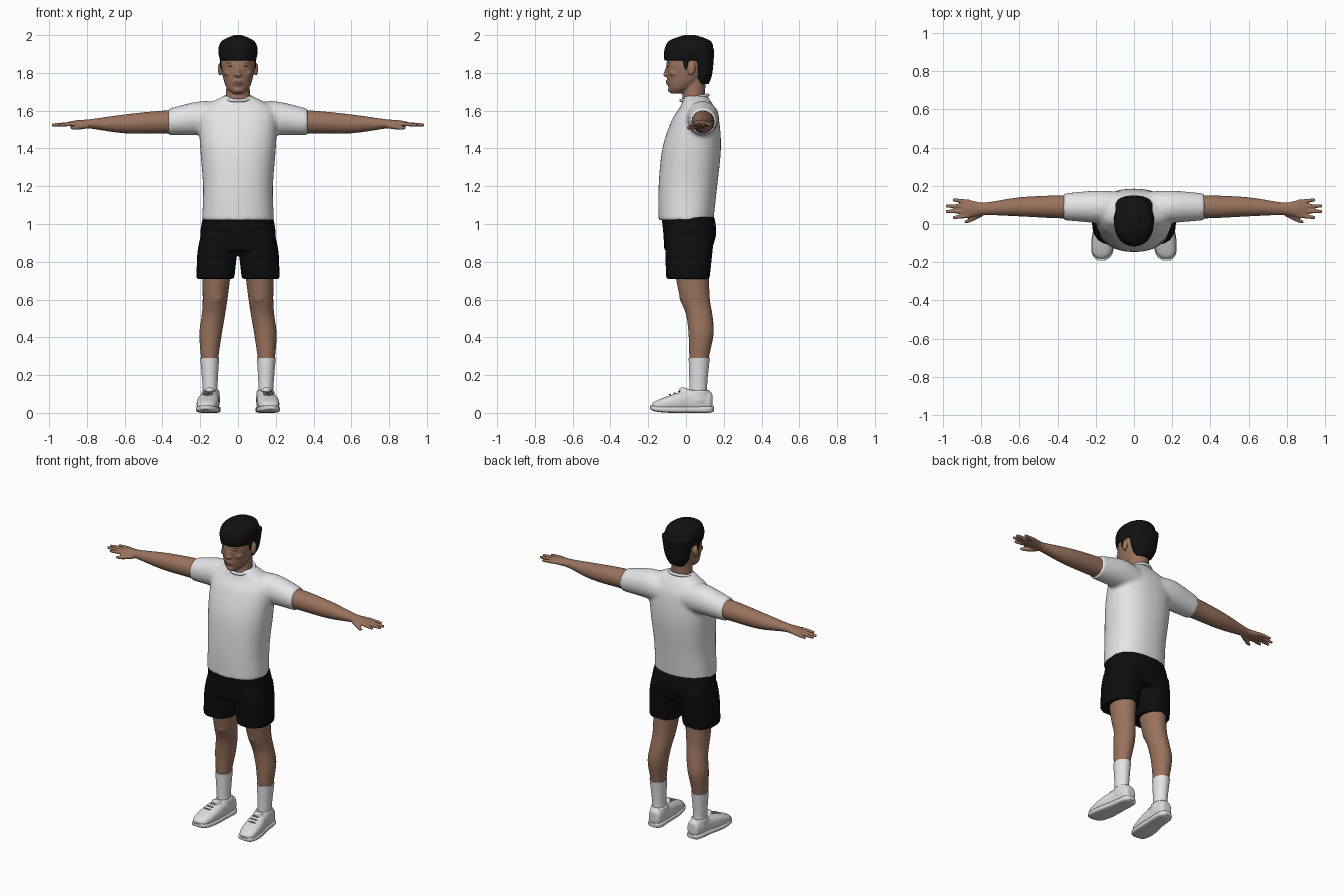
import bpy, bmesh, math
from mathutils import Matrix, Vector

default_cube = bpy.data.objects.get("Cube")
if default_cube:
    bpy.data.objects.remove(default_cube, do_unlink=True)


def material(name, red, green, blue):
    mat = bpy.data.materials.new(name)
    mat.use_nodes = True
    color = (red, green, blue, 1)
    mat.diffuse_color = color
    for node in mat.node_tree.nodes:
        if node.type == 'BSDF_PRINCIPLED':
            node.inputs["Base Color"].default_value = color
    return mat


skin = material("brown skin", .32, .17, .11)
lip_brown = material("lip brown", .24, .11, .08)
hair_black = material("black hair", .006, .006, .006)
cloth_black = material("black cloth", .004, .004, .005)
cotton_white = material("white cotton", .8, .8, .82)
shoe_white = material("shoe white", .72, .72, .73)
lace_grey = material("lace grey", .45, .45, .46)


def smooth_rings(rings, steps=4):
    """Curve smoothly through the given section parameters."""
    rings = [Vector(ring) for ring in rings]
    padded = [rings[0], *rings, rings[-1]]
    result = []
    for before, start, end, after in zip(padded, rings, rings[1:], padded[3:]):
        leave, arrive = (end - before) / 2, (after - start) / 2
        for step in range(steps):
            t = step / steps
            rest = 1 - t
            ease = t * t * (rest + rest + 1)
            result.append(start.lerp(end, ease)
                          + leave * (t * rest * rest) - arrive * (t * t * rest))
    return result + [rings[-1]]


def loft(bm, axis, rings, side=1, power=2, count=32):
    """Skin closed sections: position, centre u, centre v, radius u, radius v."""
    def bulge(value):
        return math.copysign(abs(value) ** (2 / power), value)

    loops = []
    for along, centre_u, centre_v, radius_u, radius_v in smooth_rings(rings):
        loop = []
        for k in range(count):
            angle = math.tau * k / count
            u = centre_u + radius_u * bulge(math.cos(angle))
            v = centre_v + radius_v * bulge(math.sin(angle))
            point = {'x': (along, u, v), 'y': (u, along, v), 'z': (u, v, along)}[axis]
            loop.append(bm.verts.new((point[0] * side, point[1], point[2])))
        loops.append(loop)
    faces = [bm.faces.new(loops[0]), bm.faces.new(loops[-1])]
    for lower, upper in zip(loops, loops[1:]):
        for k in range(count):
            faces.append(bm.faces.new((lower[k - 1], lower[k], upper[k], upper[k - 1])))
    bmesh.ops.recalc_face_normals(bm, faces=faces)


def ball(bm, centre, radii, tilt=0):
    """Add an ellipsoid, tilted about the sideways axis."""
    placing = (Matrix.Translation(centre) @ Matrix.Rotation(tilt, 4, 'X')
               @ Matrix.Diagonal((*radii, 1)))
    bmesh.ops.create_uvsphere(bm, u_segments=24, v_segments=14, radius=1, matrix=placing)


def finish(name, bm, mat, voxel=None, relax=2):
    """Make the object; a voxel size fuses its pieces into one skin."""
    mesh = bpy.data.meshes.new(name)
    bm.to_mesh(mesh)
    bm.free()
    mesh.materials.append(mat)
    mesh.shade_smooth()
    mesh.set_sharp_from_angle(angle=math.radians(50))
    part = bpy.data.objects.new(name, mesh)
    bpy.context.collection.objects.link(part)
    if voxel:
        fuse = part.modifiers.new("fuse", 'REMESH')
        fuse.mode = 'VOXEL'
        fuse.voxel_size = voxel
        fuse.use_smooth_shade = True
        soften = part.modifiers.new("soften", 'SMOOTH')
        soften.factor = .5
        soften.iterations = relax


sides = {"left": 1, "right": -1}

# Head with neck, nose, mouth, chin, ears, brows and cheeks
bm = bmesh.new()
loft(bm, 'z', [(1.69, 0, -.05, .03, .03), (1.72, 0, -.03, .06, .06),
               (1.78, 0, 0, .08, .1), (1.87, 0, .01, .09, .11),
               (1.97, 0, .02, .06, .07)], power=2.2)
loft(bm, 'z', [(1.6, 0, .05, .08, .07), (1.67, 0, .04, .065, .06),
               (1.8, 0, .05, .06, .06)])
ball(bm, (0, -.1, 1.81), (.012, .014, .035), tilt=-.3)
ball(bm, (0, -.105, 1.79), (.02, .016, .01))
ball(bm, (0, -.09, 1.75), (.03, .015, .02))
ball(bm, (0, -.08, 1.71), (.025, .016, .016))
for side in sides.values():
    ball(bm, (side * .095, .03, 1.82), (.012, .02, .035), tilt=-.2)
    ball(bm, (side * .035, -.08, 1.86), (.03, .02, .01))
    ball(bm, (side * .05, -.06, 1.8), (.025, .03, .02))
finish("head", bm, skin, voxel=.005, relax=3)

# Mouth and closed eyelids
bm = bmesh.new()
ball(bm, (0, -.101, 1.752), (.022, .006, .008))
for side in sides.values():
    ball(bm, (side * .036, -.092, 1.836), (.016, .006, .003))
finish("lips_and_eyelids", bm, lip_brown)

# Hair: a rounded cap with a straight fringe, a lower mass behind, sideburns
bm = bmesh.new()
loft(bm, 'z', [(1.865, 0, .01, .095, .125), (1.92, 0, .015, .105, .13),
               (1.97, 0, .02, .085, .11), (2, 0, .02, .02, .03)], power=2.2)
loft(bm, 'z', [(1.74, 0, .09, .05, .03), (1.8, 0, .09, .08, .05),
               (1.92, 0, .09, .1, .06)], power=2.4)
for side in sides.values():
    ball(bm, (side * .087, 0, 1.86), (.01, .014, .045))
finish("hair", bm, hair_black, voxel=.006)

# T-shirt: torso and both sleeves fused
bm = bmesh.new()
loft(bm, 'z', [(1.02, 0, 0, .19, .145), (1.2, 0, .01, .185, .155),
               (1.4, 0, .03, .2, .155), (1.55, 0, .05, .205, .125),
               (1.62, 0, .06, .18, .09), (1.68, 0, .05, .07, .06)],
     power=2.3, count=48)
for side in sides.values():
    loft(bm, 'x', [(.08, .08, 1.55, .09, .09), (.2, .09, 1.56, .085, .09),
                   (.37, .09, 1.54, .07, .07)], side)
finish("t_shirt", bm, cotton_white, voxel=.011, relax=4)

# Ribbed neckline
bpy.ops.mesh.primitive_torus_add(major_radius=.072, minor_radius=.009,
                                 major_segments=40, minor_segments=10,
                                 location=(0, .045, 1.668), rotation=(.2, 0, 0))
collar = bpy.context.object
collar.name = "collar"
collar.data.materials.append(cotton_white)
collar.data.shade_smooth()

# Shorts: hips and two wide legs fused
bm = bmesh.new()
loft(bm, 'z', [(.86, 0, .01, .19, .125), (.95, 0, .02, .2, .14),
               (1.04, 0, .01, .185, .14)], power=2.4, count=48)
for side in sides.values():
    loft(bm, 'z', [(.71, .12, .01, .1, .115), (.85, .11, .015, .105, .125),
                   (.95, .1, .02, .095, .13)], side, power=2.4)
finish("shorts", bm, cloth_black, voxel=.009)

for label, side in sides.items():
    # Arm and open hand, with four fanned fingers and a thumb
    bm = bmesh.new()
    loft(bm, 'x', [(.25, .09, 1.54, .06, .06), (.4, .09, 1.54, .06, .06),
                   (.6, .09, 1.53, .05, .05), (.78, .08, 1.53, .033, .025),
                   (.85, .08, 1.53, .043, .02), (.9, .08, 1.53, .04, .01)], side)
    for finger in range(4):
        offset = finger - 1.5
        root, end = .08 + offset * .024, .08 + offset * .03
        tip = .99 - offset * offset * .018
        loft(bm, 'x', [(.86, root, 1.53, .012, .012),
                       (tip - .01, end, 1.525, .009, .009),
                       (tip, end, 1.525, .004, .004)], side, count=14)
    loft(bm, 'x', [(.79, .06, 1.52, .018, .014), (.86, .02, 1.51, .012, .012),
                   (.89, .01, 1.51, .005, .005)], side, count=14)
    finish(label + "_arm", bm, skin, voxel=.0055)

    # Leg with calf and kneecap
    bm = bmesh.new()
    loft(bm, 'z', [(.22, .15, .07, .04, .045), (.3, .15, .07, .047, .053),
                   (.42, .145, .08, .06, .067), (.52, .13, .07, .062, .07),
                   (.62, .12, .045, .067, .08), (.85, .11, .02, .085, .1)], side)
    ball(bm, (side * .115, -.01, .615), (.035, .025, .04))
    finish(label + "_leg", bm, skin, voxel=.008, relax=3)

    # Sock
    bm = bmesh.new()
    loft(bm, 'z', [(.07, .145, .065, .04, .05), (.15, .148, .065, .04, .047),
                   (.29, .15, .07, .05, .056)], side)
    finish(label + "_sock", bm, cotton_white)

    # Shoe upper, padded ankle opening and tongue
    bm = bmesh.new()
    loft(bm, 'y', [(-.18, .17, .035, .02, .015), (-.15, .167, .04, .05, .028),
                   (-.06, .158, .055, .058, .046), (.02, .148, .062, .05, .056),
                   (.12, .14, .062, .042, .053), (.14, .14, .06, .022, .036)],
         side, power=2.5)
    loft(bm, 'z', [(.06, .145, .065, .05, .07), (.12, .145, .065, .047, .06)], side)
    ball(bm, (side * .15, 0, .11), (.03, .04, .02), tilt=-.5)
    finish(label + "_shoe", bm, shoe_white, voxel=.006)

    # Sole with a raised toe
    bm = bmesh.new()
    loft(bm, 'y', [(-.19, .17, .03, .02, .01), (-.16, .167, .022, .052, .015),
                   (-.08, .16, .018, .062, .018), (.03, .147, .018, .053, .018),
                   (.12, .14, .018, .047, .018), (.147, .14, .022, .022, .014)],
         side, power=3.5)
    finish(label + "_sole", bm, shoe_white)

    # Laces across the instep
    bm = bmesh.new()
    for row in range(4):
        ball(bm, (side * (.162 - row * .004), row * .024 - .085, .097 + row * .008),
             (.027, .005, .004))
    finish(label + "_laces", bm, lace_grey)
